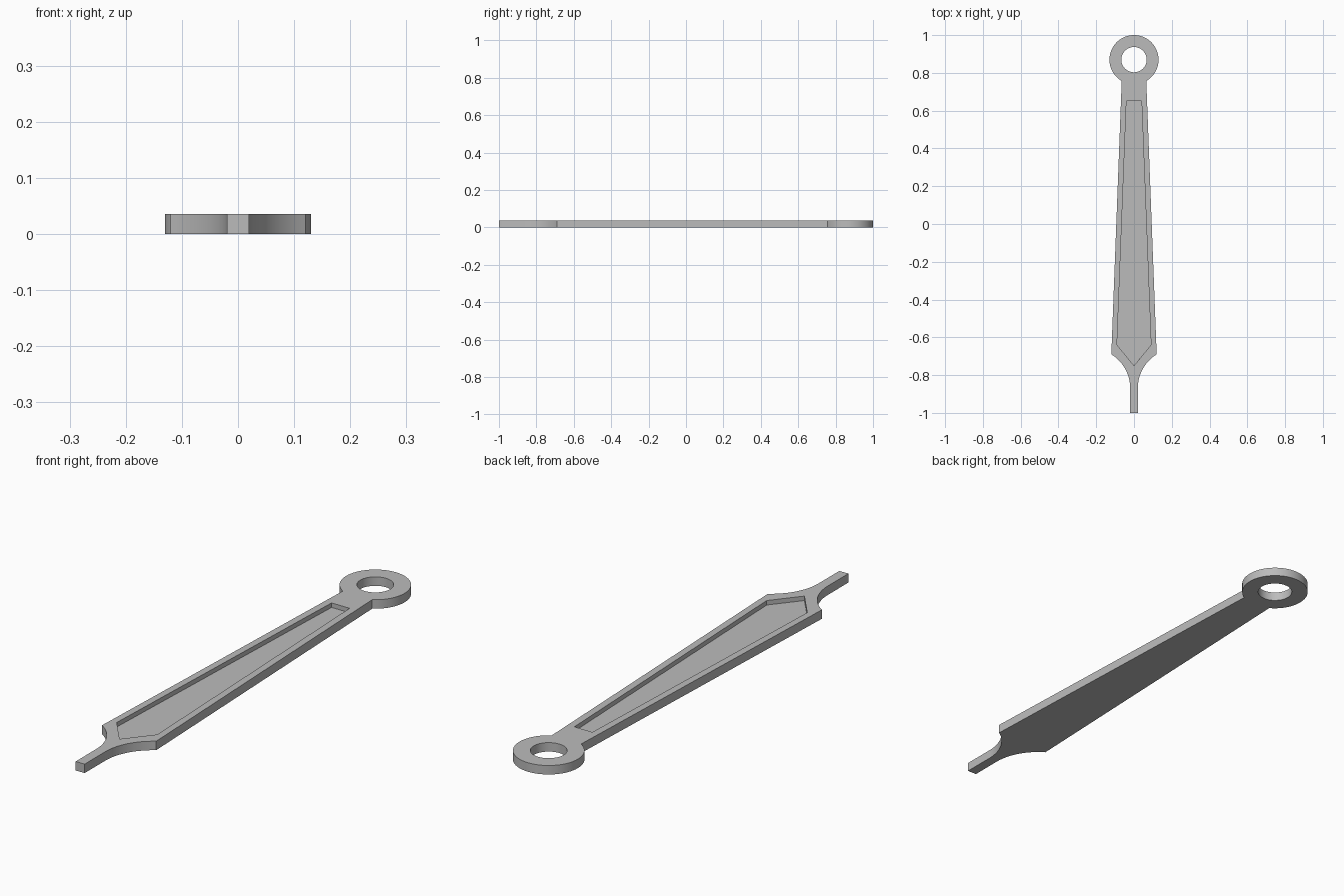
import bpy, bmesh
from math import sin, cos, pi, asin, radians

cube = bpy.data.objects.get("Cube")
if cube:
    bpy.data.objects.remove(cube, do_unlink=True)

THICK = 0.036
RECESS_DEPTH = 0.018
RING_Y, RING_R, HOLE_R = 0.87, 0.13, 0.067
NECK, SHOULDER, TIP = 0.065, 0.12, 0.02

metal = bpy.data.materials.new("grey metal")
metal.use_nodes = True
grey = (0.5, 0.5, 0.5, 1)
metal.diffuse_color = grey
metal.node_tree.nodes["Principled BSDF"].inputs["Base Color"].default_value = grey


def arc(cx, cy, r, start, end, steps):
    """Points along a circular arc, both ends included."""
    angles = [start + (end - start) * i / steps for i in range(steps + 1)]
    return [(cx + r * cos(a), cy + r * sin(a)) for a in angles]


def mirrored(half):
    """Close a right-hand profile with its mirror image, sharing centre points."""
    return half + [(-x, y) for x, y in reversed(half) if abs(x) > 1e-5]


def prism(name, outline, low, high):
    bm = bmesh.new()
    base = bm.faces.new([bm.verts.new((x, y, low)) for x, y in outline])
    top = bmesh.ops.extrude_face_region(bm, geom=[base])["geom"]
    bmesh.ops.translate(bm, vec=(0, 0, high - low),
                        verts=[v for v in top if isinstance(v, bmesh.types.BMVert)])
    bmesh.ops.recalc_face_normals(bm, faces=bm.faces)
    mesh = bpy.data.meshes.new(name)
    bm.to_mesh(mesh)
    bm.free()
    mesh.materials.append(metal)
    obj = bpy.data.objects.new(name, mesh)
    bpy.context.collection.objects.link(obj)
    return obj


# Blade outline: narrow tip, concave flare, tapering sides, round eye
flare_r, flare_y, shoulder_y = 0.212, -0.87, -0.69
flare = arc(TIP + flare_r, flare_y, flare_r,
            pi, pi - asin((shoulder_y - flare_y) / flare_r), 14)
flare[-1] = (SHOULDER, shoulder_y)
eye = arc(0, RING_Y, RING_R, asin(NECK / RING_R) - pi / 2, pi / 2, 32)
eye[-1] = (0, RING_Y + RING_R)
hand = prism("hand_blade", mirrored([(TIP, -1)] + flare + eye), 0, THICK)

# Cutters: round hole through the eye and shallow pointed recess on top
hole = prism("hole_cutter", arc(0, RING_Y, HOLE_R, 0, 2 * pi, 48)[:-1],
             -THICK, 2 * THICK)
recess = prism("recess_cutter", mirrored([(0, -0.75), (0.09, -0.64), (0.04, 0.65)]),
               THICK - RECESS_DEPTH, 2 * THICK)

bpy.ops.object.select_all(action="DESELECT")
bpy.context.view_layer.objects.active = hand
hand.select_set(True)
for cutter in (hole, recess):
    cutter.hide_render = True
    mod = hand.modifiers.new(cutter.name, "BOOLEAN")
    mod.operation, mod.solver, mod.object = "DIFFERENCE", "EXACT", cutter
    bpy.ops.object.modifier_apply(modifier=mod.name)
    bpy.data.objects.remove(cutter, do_unlink=True)

# Smooth curved walls, crisp edges
bpy.ops.object.shade_smooth_by_angle(angle=radians(30))
